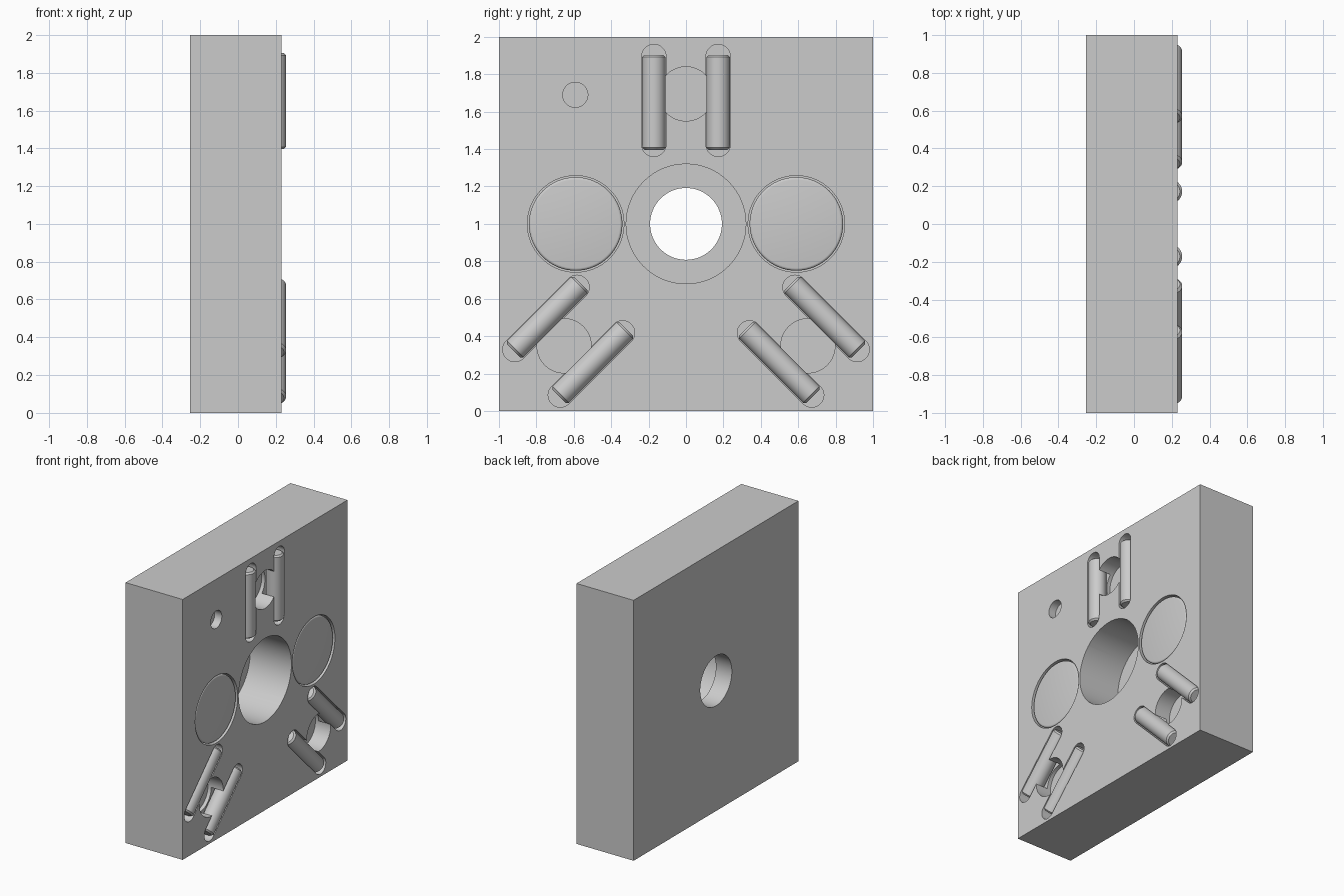
import bpy, bmesh, math
from mathutils import Matrix, Vector

old = bpy.data.objects.get("Cube")
if old:
    bpy.data.objects.remove(old, do_unlink=True)

FACE, BACK = 0.23, -0.255      # working face and back face of the block
MID = 1.0                      # height of the central bore

steel = bpy.data.materials.new("light grey steel")
steel.use_nodes = True
GREY = (0.6, 0.6, 0.6, 1)
steel.diffuse_color = GREY
steel.node_tree.nodes["Principled BSDF"].inputs["Base Color"].default_value = GREY


def add_object(name, bm):
    bmesh.ops.recalc_face_normals(bm, faces=bm.faces)
    mesh = bpy.data.meshes.new(name)
    bm.to_mesh(mesh)
    bm.free()
    mesh.materials.append(steel)
    obj = bpy.data.objects.new(name, mesh)
    bpy.context.collection.objects.link(obj)
    return obj


def select(obj):
    bpy.ops.object.select_all(action='DESELECT')
    obj.select_set(True)
    bpy.context.view_layer.objects.active = obj


def smooth(obj):
    select(obj)
    bpy.ops.object.shade_smooth_by_angle(angle=math.radians(30))


def stadium(a, b, radius, half=32):
    """Outline in (y, z) around the segment a-b; a circle when a equals b."""
    axis = b - a
    start = math.atan2(axis.y, axis.x) - math.pi / 2
    n = half if axis.length > 0 else half - 1
    ends = [(b, start), (a, start + math.pi)]
    return [c + radius * Vector((math.cos(s + math.pi * i / half), math.sin(s + math.pi * i / half)))
            for c, s in ends for i in range(n + 1)]


def prism(name, outline, x0, x1):
    bm = bmesh.new()
    face = bm.faces.new([bm.verts.new((x0, p.x, p.y)) for p in outline])
    ext = bmesh.ops.extrude_face_region(bm, geom=[face])
    verts = [v for v in ext["geom"] if isinstance(v, bmesh.types.BMVert)]
    bmesh.ops.translate(bm, verts=verts, vec=(x1 - x0, 0, 0))
    return add_object(name, bm)


def rod(name, center, direction, radius, length, edge, segments=1):
    """Cylinder with broken end edges."""
    bm = bmesh.new()
    bmesh.ops.create_cone(bm, cap_ends=True, segments=64, radius1=radius, radius2=radius, depth=length)
    rims = [e for e in bm.edges if abs(e.verts[0].co.z - e.verts[1].co.z) < 1e-5]
    bmesh.ops.bevel(bm, geom=rims, offset=edge, segments=segments, profile=0.5, affect='EDGES')
    turn = Vector((0, 0, 1)).rotation_difference(direction).to_matrix().to_4x4()
    bmesh.ops.transform(bm, matrix=Matrix.Translation(center) @ turn, verts=bm.verts)
    smooth(add_object(name, bm))


# Block
bm = bmesh.new()
bmesh.ops.create_cube(bm, size=1)
bmesh.ops.transform(bm, verts=bm.verts, matrix=Matrix.Translation(((FACE + BACK) / 2, 0, MID))
                    @ Matrix.Diagonal((FACE - BACK, 2, 2, 1)))
block = add_object("block", bm)

cutters = []


def pocket(a, b, radius, floor):
    cutters.append(prism("pocket_cutter", stadium(a, b, radius), floor, FACE + 0.1))


def round_pocket(y, z, radius, floor):
    pocket(Vector((y, z)), Vector((y, z)), radius, floor)


# Central bore, counterbore and locating hole
round_pocket(0, MID, 0.192, BACK - 0.1)
round_pocket(0, MID, 0.32, -0.12)
round_pocket(-0.592, 1.69, 0.067, 0.17)

# Side discs sunk into shallow round pockets
for side, name in ((-1, "front_disc"), (1, "rear_disc")):
    round_pocket(side * 0.59, MID, 0.258, 0.12)
    rod(name, Vector((0.172, side * 0.59, MID)), Vector((1, 0, 0)), 0.25, 0.104, 0.014, 4)

# Three groups: round pocket between two slots, each holding a pin
GROUPS = (("top", 90, 0.66), ("lower_rear", -45, 0.887), ("lower_front", -135, 0.887))
for name, angle, distance in GROUPS:
    t = math.radians(angle)
    out = Vector((math.cos(t), math.sin(t)))
    across = Vector((-out.y, out.x))
    center = Vector((0, MID)) + out * distance
    hole = center + out * 0.035
    round_pocket(hole.x, hole.y, 0.145, 0.1)
    for side in (-1, 1):
        mid = center + across * side * 0.172
        pocket(mid - out * 0.235, mid + out * 0.235, 0.065, 0.128)
        pin = mid - out * 0.01
        rod(f"{name}_pin_{'a' if side < 0 else 'b'}", Vector((0.1925, pin.x, pin.y)),
            Vector((0, out.x, out.y)), 0.0625, 0.508, 0.012)

# Cut every pocket into the block
for cutter in cutters:
    cutter.hide_render = True
    mod = block.modifiers.new("cut", 'BOOLEAN')
    mod.operation = 'DIFFERENCE'
    mod.solver = 'EXACT'
    mod.object = cutter
    select(block)
    bpy.ops.object.modifier_apply(modifier=mod.name)
    bpy.data.objects.remove(cutter, do_unlink=True)
smooth(block)
